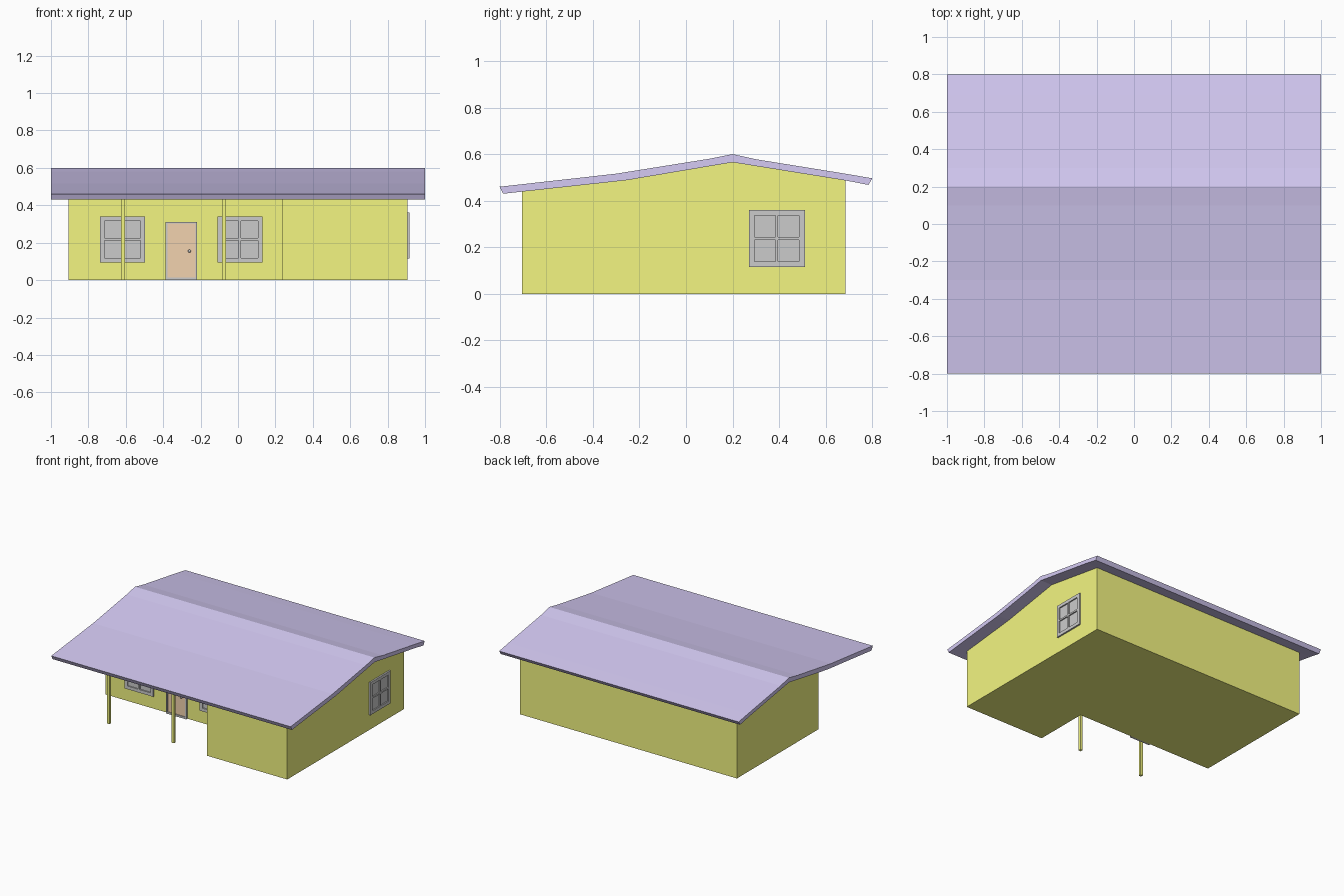
import bpy, bmesh
from math import pi
from mathutils import Matrix, Vector

if "Cube" in bpy.data.objects:
    bpy.data.objects.remove(bpy.data.objects["Cube"])


def material(name, rgb):
    m = bpy.data.materials.new(name)
    m.diffuse_color = (*rgb, 1)
    m.use_nodes = True
    m.node_tree.nodes["Principled BSDF"].inputs["Base Color"].default_value = m.diffuse_color
    return m


YELLOW = material("yellow_paint", (0.90, 0.92, 0.22))
PURPLE = material("purple_roofing", (0.66, 0.59, 0.90))
TAN = material("tan_wood", (0.89, 0.65, 0.43))


def finish(name, bm, mat=None):
    bmesh.ops.recalc_face_normals(bm, faces=bm.faces)
    me = bpy.data.meshes.new(name)
    bm.to_mesh(me)
    bm.free()
    ob = bpy.data.objects.new(name, me)
    bpy.context.collection.objects.link(ob)
    if mat:
        me.materials.append(mat)
    return ob


def prism(name, profile, half, mat):
    """Extrude a (y, z) profile along x from -half to half."""
    bm = bmesh.new()
    face = bm.faces.new([bm.verts.new((-half, y, z)) for y, z in profile])
    new = bmesh.ops.extrude_face_region(bm, geom=[face])["geom"]
    bmesh.ops.translate(bm, vec=(2 * half, 0, 0),
                        verts=[v for v in new if isinstance(v, bmesh.types.BMVert)])
    return finish(name, bm, mat)


def boxes(name, spans, mat=None):
    """One mesh from boxes given as (x0, x1, y0, y1, z0, z1)."""
    bm = bmesh.new()
    for x0, x1, y0, y1, z0, z1 in spans:
        size = Matrix.Diagonal((x1 - x0, y1 - y0, z1 - z0, 1))
        mid = Matrix.Translation(((x0 + x1) / 2, (y0 + y1) / 2, (z0 + z1) / 2))
        bmesh.ops.create_cube(bm, size=1, matrix=mid @ size)
    return finish(name, bm, mat)


def window(name, loc, turn=0):
    """2 x 2 pane window, facing local -y, centred on loc."""
    w, h, b, d = 0.12, 0.123, 0.024, 0.012
    sash = [(-w, -w + b, -d, d, -h, h), (w - b, w, -d, d, -h, h),
            (-w + b, w - b, -d, d, h - b, h), (-w + b, w - b, -d, d, -h, -h + b),
            (-0.006, 0.006, -d, d, -h + b, h - b),
            (-w + b, -0.006, -d, d, -0.006, 0.006), (0.006, w - b, -d, d, -0.006, 0.006)]
    panes = (-w + b, w - b, -0.003, d, -h + b, h - b)
    ob = boxes(name, sash + [panes])
    ob.location = loc
    ob.rotation_euler.z = turn


# Roof: bent slab with the ridge set back
top = [(-0.80, 0.46), (-0.30, 0.516), (0.10, 0.58), (0.20, 0.60),
       (0.30, 0.578), (0.69, 0.515), (0.80, 0.496)]
under = [(0.783, 0.468), (0.69, 0.486), (0.20, 0.565), (-0.255, 0.488), (-0.785, 0.43)]
prism("roof", top + under, 1.0, PURPLE)

# Walls: gabled block with the front porch corner cut away
WALL, FRONT = 0.905, -0.29
walls = prism("walls", [(-0.705, 0), (0.685, 0), (0.685, 0.49), (0.20, 0.568),
                        (-0.255, 0.491), (-0.705, 0.442)], WALL, YELLOW)
cutter = boxes("porch_cutter", [(-1.2, 0.235, -1, FRONT, -0.2, 0.8)])
cut = walls.modifiers.new("porch", "BOOLEAN")
cut.operation, cut.object, cut.solver = "DIFFERENCE", cutter, "EXACT"
bpy.context.view_layer.objects.active = walls
bpy.ops.object.modifier_apply(modifier="porch")
bpy.data.objects.remove(cutter)

# Porch posts
for side, x in (("left", -0.615), ("right", -0.075)):
    boxes(f"porch_post_{side}", [(x - 0.01, x + 0.01, -0.67, -0.65, 0, 0.447)], YELLOW)

# Windows
window("window_front_left", (-0.617, FRONT, 0.218))
window("window_front_right", (0.01, FRONT, 0.218))
window("window_side", (WALL, 0.39, 0.238), pi / 2)

# Door with frame and knob
f0, f1 = FRONT - 0.015, FRONT + 0.01
boxes("door_frame", [(-0.388, -0.378, f0, f1, 0, 0.312), (-0.228, -0.218, f0, f1, 0, 0.312),
                     (-0.378, -0.228, f0, f1, 0.302, 0.312), (-0.378, -0.228, f0, f1, 0, 0.014)])
boxes("door", [(-0.378, -0.228, FRONT - 0.008, f1, 0.014, 0.302)], TAN)
bm = bmesh.new()
bmesh.ops.create_uvsphere(bm, u_segments=12, v_segments=8, radius=0.008)
bmesh.ops.translate(bm, verts=bm.verts, vec=Vector((-0.26, FRONT - 0.014, 0.155)))
finish("door_knob", bm)
